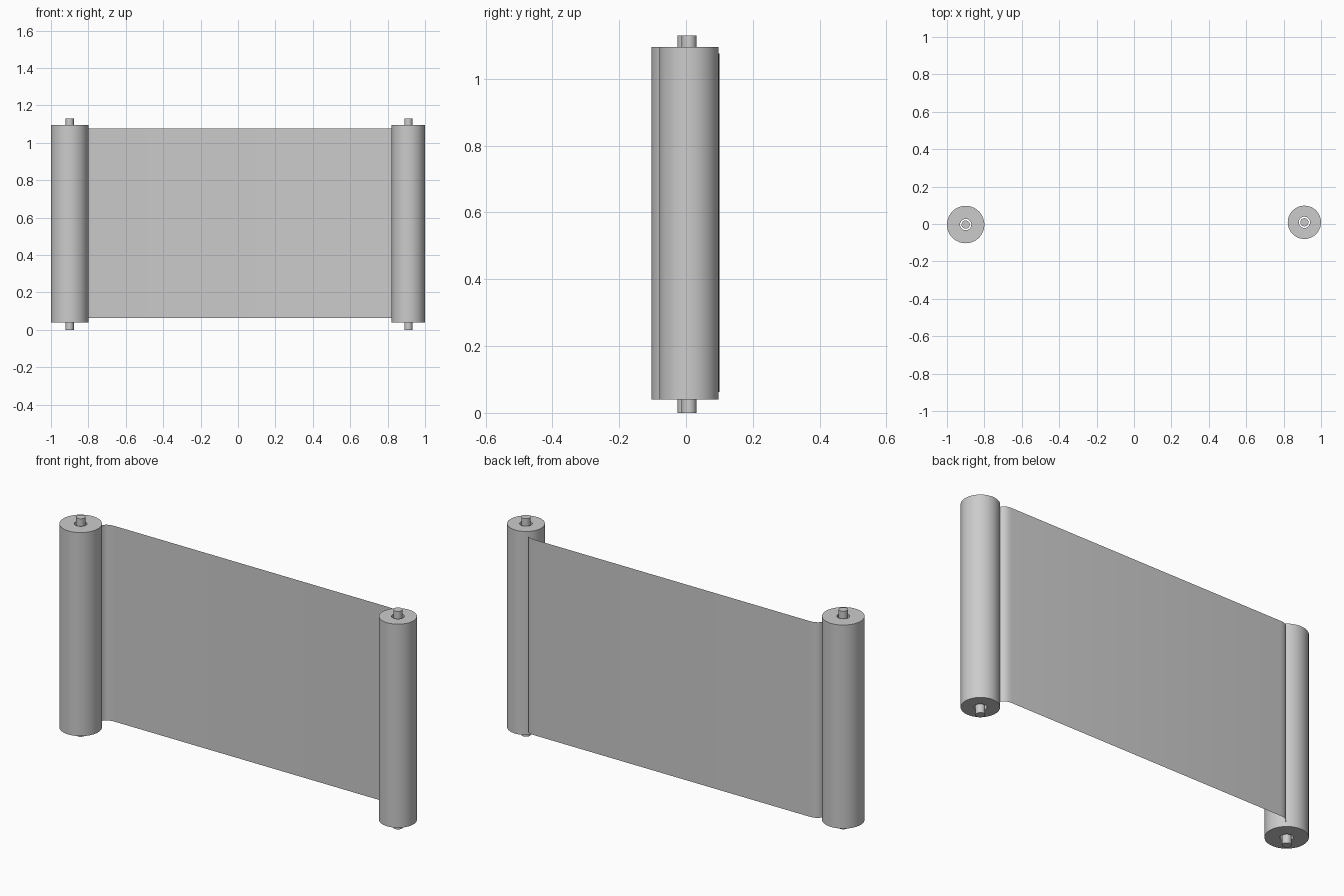
import bpy, bmesh
from math import cos, sin, pi, radians

if "Cube" in bpy.data.objects:
    bpy.data.objects.remove(bpy.data.objects["Cube"])

SEG = 48


def finish(name, bm):
    bmesh.ops.recalc_face_normals(bm, faces=bm.faces)
    mesh = bpy.data.meshes.new(name)
    bm.to_mesh(mesh)
    bm.free()
    obj = bpy.data.objects.new(name, mesh)
    bpy.context.collection.objects.link(obj)
    bpy.ops.object.select_all(action='DESELECT')
    obj.select_set(True)
    bpy.context.view_layer.objects.active = obj
    bpy.ops.object.shade_smooth_by_angle(angle=radians(35))
    return obj


def tube(name, cx, cy, r_out, r_in, z0, z1):
    # hollow roll: a rectangular section swept around the axis
    bm = bmesh.new()
    section = [(r_out, z0), (r_out, z1), (r_in, z1), (r_in, z0)]
    rings = [[bm.verts.new((cx + r * cos(2 * pi * i / SEG), cy + r * sin(2 * pi * i / SEG), z))
              for i in range(SEG)] for r, z in section]
    for k in range(4):
        a, b = rings[k], rings[(k + 1) % 4]
        for i in range(SEG):
            j = (i + 1) % SEG
            bm.faces.new((a[i], a[j], b[j], b[i]))
    return finish(name, bm)


def rod(name, cx, cy, r, z0, z1):
    bm = bmesh.new()
    bmesh.ops.create_cone(bm, cap_ends=True, segments=32, radius1=r, radius2=r, depth=z1 - z0)
    bmesh.ops.translate(bm, verts=bm.verts, vec=(cx, cy, (z0 + z1) / 2))
    return finish(name, bm)


# rolls and the rods running through them
rolls = {"left": (-0.90, -0.003, 0.10), "right": (0.911, 0.009, 0.089)}
for side, (cx, cy, r) in rolls.items():
    tube(side + "_roll", cx, cy, r, 0.03, 0.04, 1.095)
    rod(side + "_rod", cx, cy, 0.022, 0.0, 1.13)

# unrolled sheet, flat at the back and bending forward into each roll
bend = [(0.066, 0.066), (0.071, 0.077), (0.079, 0.087), (0.090, 0.094), (0.104, 0.098), (0.122, 0.1)]


def bend_points(side, sign):
    cx, cy, r = rolls[side]
    k = r / 0.1
    return [(cx + sign * x * k, 0.1 + (y - 0.1) * k) for x, y in bend]


path = bend_points("left", 1) + bend_points("right", -1)[::-1]
bm = bmesh.new()
low = [bm.verts.new((x, y, 0.062)) for x, y in path]
high = [bm.verts.new((x, y, 1.076)) for x, y in path]
for i in range(len(path) - 1):
    bm.faces.new((low[i], low[i + 1], high[i + 1], high[i]))
finish("sheet", bm)
